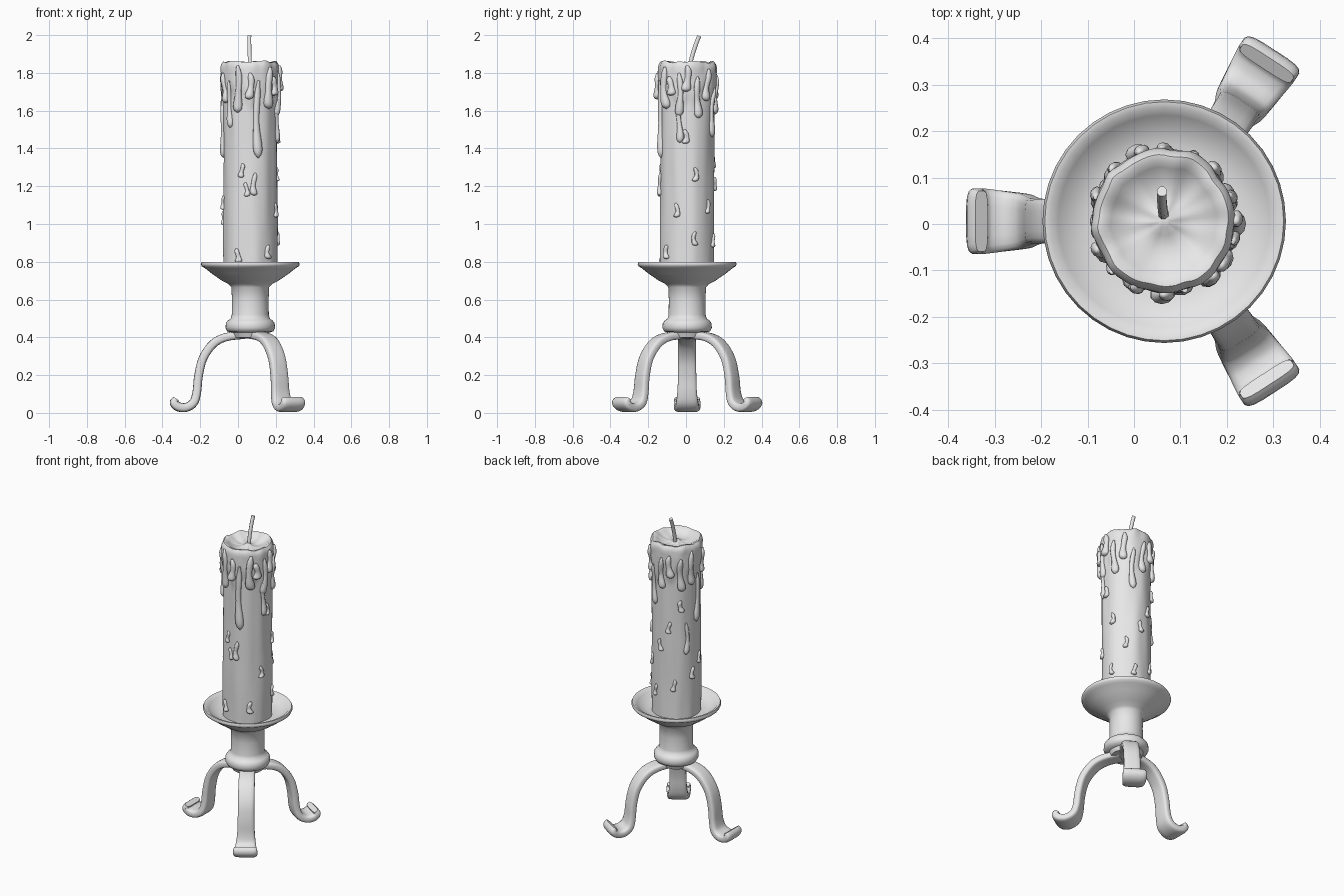
import bpy, bmesh, random
from math import sin, cos, pi, radians, copysign
from mathutils import Vector, noise

random.seed(4)
cube = bpy.data.objects.get("Cube")
if cube:
    bpy.data.objects.remove(cube, do_unlink=True)

GREY = (0.8, 0.8, 0.8, 1.0)
grey = bpy.data.materials.new("plain_grey")
grey.use_nodes = True
grey.diffuse_color = GREY
grey.node_tree.nodes["Principled BSDF"].inputs["Base Color"].default_value = GREY

AXIS = Vector((0.065, 0.006, 0))
WAX_R = 0.143


def finish(name, bm, angle=50):
    bmesh.ops.recalc_face_normals(bm, faces=bm.faces)
    mesh = bpy.data.meshes.new(name)
    bm.to_mesh(mesh)
    bm.free()
    mesh.materials.append(grey)
    obj = bpy.data.objects.new(name, mesh)
    bpy.context.collection.objects.link(obj)
    bpy.ops.object.select_all(action='DESELECT')
    obj.select_set(True)
    bpy.context.view_layer.objects.active = obj
    bpy.ops.object.shade_smooth_by_angle(angle=radians(angle))
    return obj


def skin(bm, rings):
    """Bridge equal rings of points and cap both ends."""
    rows = [[bm.verts.new(p) for p in ring] for ring in rings]
    n = len(rows[0])
    for a, b in zip(rows, rows[1:]):
        for i in range(n):
            j = (i + 1) % n
            bm.faces.new((a[i], a[j], b[j], b[i]))
    bm.faces.new(rows[0][::-1])
    bm.faces.new(rows[-1])


def lathe(name, profile, segs, warp=lambda r, a, z: (r, z)):
    rings = []
    for r, z in profile:
        ring = []
        for i in range(segs):
            a = 2 * pi * i / segs
            rr, zz = warp(r, a, z)
            ring.append(AXIS + Vector((rr * cos(a), rr * sin(a), zz)))
        rings.append(ring)
    bm = bmesh.new()
    skin(bm, rings)
    return finish(name, bm)


def smooth_rows(rows, steps):
    """Catmull-Rom interpolation of control rows."""
    pts = [Vector(r) for r in rows]
    pts = [2 * pts[0] - pts[1]] + pts + [2 * pts[-1] - pts[-2]]
    out = []
    for a, b, c, d in zip(pts, pts[1:], pts[2:], pts[3:]):
        for k in range(steps):
            t = k / steps
            out.append(0.5 * (2 * b + (c - a) * t + (2 * a - 5 * b + 4 * c - d) * t * t
                              + (3 * b - a - 3 * c + d) * t ** 3))
    return out + [pts[-2]]


def sweep(bm, path, sizes, side, segs=10, power=1.0):
    """Sweep a rounded section (half width, half thickness) along a path."""
    rings = []
    for i, p in enumerate(path):
        tan = (path[min(i + 1, len(path) - 1)] - path[max(i - 1, 0)]).normalized()
        up = tan.cross(side).normalized()
        w, h = sizes[i]
        ring = []
        for k in range(segs):
            a = 2 * pi * (k + 0.5) / segs
            c, s = cos(a), sin(a)
            ring.append(p + side * w * copysign(abs(c) ** power, c)
                        + up * h * copysign(abs(s) ** power, s))
        rings.append(ring)
    skin(bm, rings)


# Dish with socket stem and collar
lathe("dish_and_stem", [
    (0.05, 0.395), (0.09, 0.40), (0.10, 0.425), (0.122, 0.432), (0.131, 0.45),
    (0.129, 0.475), (0.118, 0.49), (0.104, 0.498), (0.098, 0.52), (0.097, 0.60),
    (0.100, 0.665), (0.115, 0.682), (0.150, 0.700), (0.205, 0.738), (0.240, 0.766),
    (0.257, 0.776), (0.262, 0.788), (0.257, 0.799), (0.245, 0.798), (0.228, 0.782),
    (0.200, 0.762), (0.165, 0.750), (0.08, 0.748)], 40)

# Three flat-bar legs ending in curled feet: radius, height, half width, half thickness
leg = [(0.03, 0.412, 0.046, 0.020), (0.125, 0.402, 0.047, 0.022),
       (0.195, 0.367, 0.048, 0.023), (0.250, 0.290, 0.048, 0.023),
       (0.274, 0.195, 0.049, 0.023), (0.283, 0.110, 0.052, 0.023),
       (0.300, 0.055, 0.059, 0.024), (0.340, 0.029, 0.065, 0.024),
       (0.382, 0.033, 0.070, 0.025), (0.403, 0.055, 0.071, 0.024),
       (0.393, 0.076, 0.066, 0.016)]
rows = smooth_rows(leg, 4)
for label, angle, reach in (("right", 180, 1.0), ("back", 57, 1.03), ("front", -57, 1.03)):
    a = radians(angle)
    out = Vector((cos(a), sin(a), 0))
    side = Vector((-sin(a), cos(a), 0))
    bm = bmesh.new()
    sweep(bm, [AXIS + out * r.x * reach + Vector((0, 0, r.y)) for r in rows],
          [(r.z, r.w) for r in rows], side, 16, 0.5)
    finish("leg_" + label, bm)


# Candle with rippled sides, a ragged melted collar and a hollow top
def wax(r, a, z):
    c, s = cos(a), sin(a)
    ripple = noise.noise(Vector((c * 2.2, s * 2.2, z * 2.5)))
    edge = 1.66 + 0.13 * noise.noise(Vector((c * 3.5, s * 3.5, 7)))
    collar = min(1, max(0, (z - edge) / 0.06))
    scale = r / WAX_R
    r += scale * (0.006 * ripple + 0.011 * collar)
    if z > 1.8:
        z += 0.018 * scale * noise.noise(Vector((c * 2, s * 2, 3)))
        r += 0.006 * scale * noise.noise(Vector((c * 4, s * 4, 1)))
    return r, z


sides = [(WAX_R, 0.745 + 1.085 * i / 60) for i in range(61)]
top = [(0.97, 1.847), (0.91, 1.858), (0.83, 1.857), (0.74, 1.846), (0.6, 1.832),
       (0.4, 1.824), (0.2, 1.827), (0.08, 1.842)]
lathe("candle", sides + [(WAX_R * k, z) for k, z in top], 72, wax)

# Wax drips: angle, top height, bottom height, bulb half width
drips = [(245, 1.84, 1.59, .026), (285, 1.76, 1.35, .026), (310, 1.83, 1.61, .030),
         (182, 1.66, 1.35, .022), (345, 1.80, 1.57, .024), (343, 1.66, 1.43, .020),
         (22, 1.78, 1.56, .024), (65, 1.72, 1.46, .022), (270, 1.80, 1.66, .026),
         (325, 1.78, 1.68, .028), (205, 1.80, 1.64, .026), (222, 1.76, 1.51, .020),
         (160, 1.82, 1.60, .024), (135, 1.78, 1.57, .026), (110, 1.80, 1.66, .026),
         (90, 1.78, 1.58, .024), (45, 1.82, 1.65, .026), (0, 1.84, 1.70, .028),
         (150, 1.36, 1.16, .018), (278, 1.27, 1.15, .020)]
# Small separate drops lower down
drops = [(252, 1.27), (262, 1.17), (338, 1.06), (15, .91), (50, 1.08), (18, 1.25),
         (357, 1.45), (243, .82), (135, 1.46), (108, 1.32), (165, 1.02), (85, 1.20),
         (190, 1.10), (120, .95), (70, .90), (310, .84)]
drips += [(a, z + 0.05, z - 0.025, random.uniform(.016, .021)) for a, z in drops]
shape = smooth_rows([(0, .25), (.2, .65), (.55, .6), (.82, .95), (.94, .8), (1, .1)], 3)
bm = bmesh.new()
for angle, z0, z1, size in drips:
    a = radians(angle)
    path, sizes = [], []
    for t, k in shape:
        z = z0 + (z1 - z0) * t
        b = a + 0.04 * sin(5 * t + angle)
        r = wax(WAX_R, b, z)[0] + 0.003
        path.append(AXIS + Vector((r * cos(b), r * sin(b), z)))
        sizes.append((size * k, size * k * 0.8))
    sweep(bm, path, sizes, Vector((-sin(a), cos(a), 0)))
finish("wax_drips", bm, 80)

# Leaning wick
wick = smooth_rows([(0.064, 0.018, 1.82), (0.062, 0.03, 1.88),
                    (0.060, 0.052, 1.95), (0.060, 0.070, 1.995)], 3)
bm = bmesh.new()
sweep(bm, wick, [(0.013 - 0.001 * min(i, 2), 0.012) for i in range(len(wick))],
      Vector((1, 0, 0)), 8)
finish("wick", bm)
